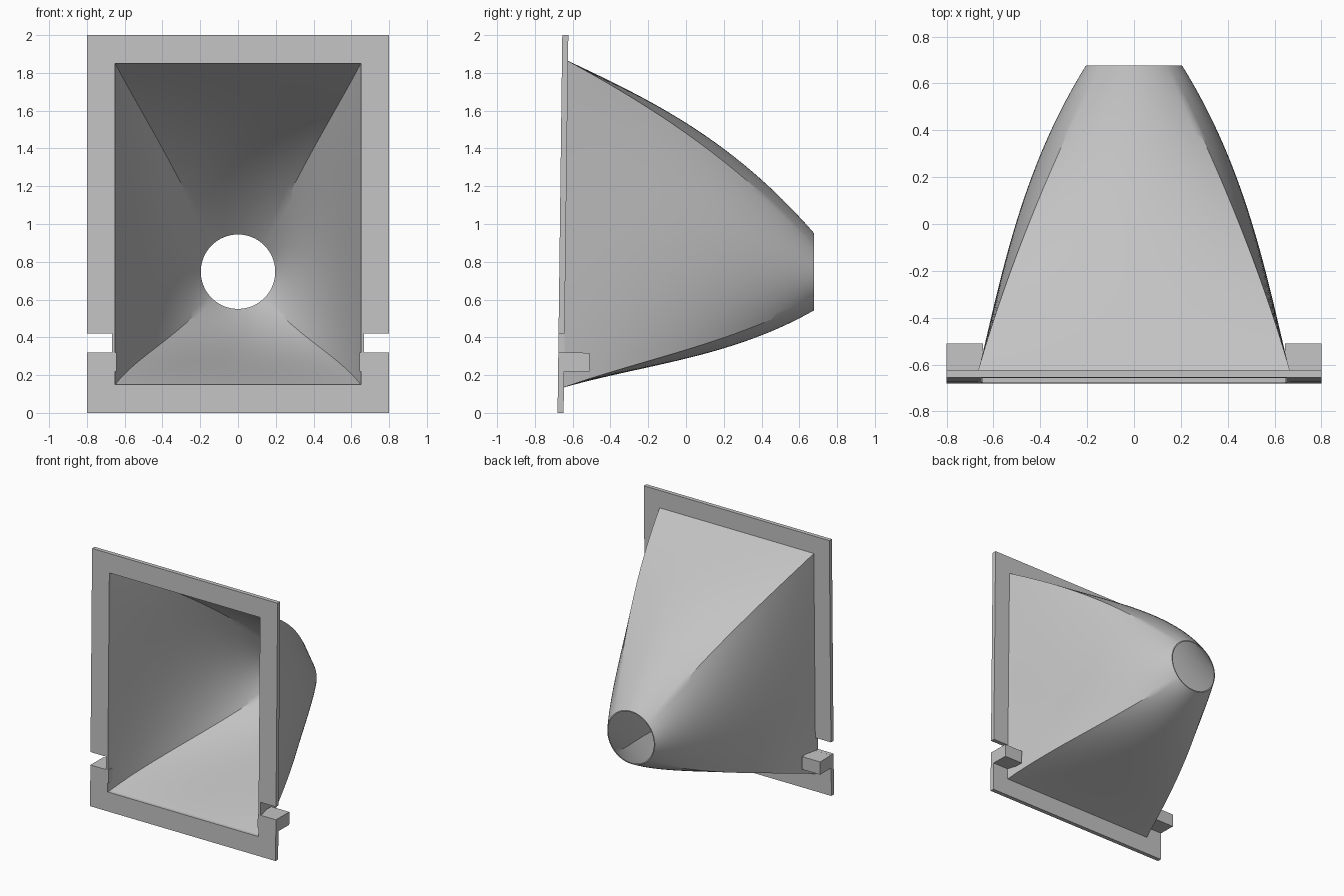
import bpy, bmesh, math
from mathutils import Vector

cube = bpy.data.objects.get("Cube")
if cube:
    bpy.data.objects.remove(cube, do_unlink=True)

grey = bpy.data.materials.new("light grey")
grey.use_nodes = True
grey.diffuse_color = (0.55, 0.55, 0.55, 1)
grey.node_tree.nodes["Principled BSDF"].inputs["Base Color"].default_value = (0.55, 0.55, 0.55, 1)

LEAN = 0.0125          # the plate leans back slightly
RINGS, SEGS = 40, 24   # funnel resolution along its length and per side


def finish(bm, name, mirror=False):
    bmesh.ops.recalc_face_normals(bm, faces=bm.faces)
    mesh = bpy.data.meshes.new(name)
    bm.to_mesh(mesh)
    bm.free()
    mesh.materials.append(grey)
    obj = bpy.data.objects.new(name, mesh)
    bpy.context.collection.objects.link(obj)
    if mirror:
        obj.modifiers.new("mirror", 'MIRROR')
    return obj


def lean(bm):
    for v in bm.verts:
        v.co.y += LEAN * v.co.z


# Flange plate: half outline with side notch, extruded and mirrored
outline = [(0, 0), (.8, 0), (.8, .32), (.667, .32), (.667, .42), (.8, .42),
           (.8, 2), (0, 2), (0, 1.85), (.65, 1.85), (.65, .15), (0, .15)]
bm = bmesh.new()
face = bm.faces.new([bm.verts.new((x, -.68, z)) for x, z in outline])
ext = bmesh.ops.extrude_face_region(bm, geom=[face], use_keep_orig=True)
bmesh.ops.translate(bm, vec=(0, .032, 0),
                    verts=[g for g in ext["geom"] if isinstance(g, bmesh.types.BMVert)])
seam = [f for f in bm.faces if all(abs(v.co.x) < 1e-5 for v in f.verts)]
bmesh.ops.delete(bm, geom=seam, context='FACES_ONLY')
lean(bm)
finish(bm, "flange_plate", mirror=True)

# Bent side tabs below each notch
bm = bmesh.new()
bmesh.ops.create_cube(bm, size=1)
for v in bm.verts:
    v.co = Vector((.722 + v.co.x * .156, -.597 + v.co.y * .166, .27 + v.co.z * .1))
    v.co.z -= LEAN * (v.co.y + .68)
lean(bm)
finish(bm, "side_tabs", mirror=True)


def swell(start, end, t, a, b):
    """Straight blend plus a cubic bulge."""
    return start + (end - start) * t + 3 * t * (1 - t) * ((1 - t) * a + t * b)


def arc(p, q, sag):
    """Circular arc from p towards q, bulging outward by sag."""
    chord = q - p
    half = chord.length / 2
    out = Vector((chord.y, -chord.x)).normalized()
    mid = (p + q) / 2
    if sag < 1e-4:
        return [p + chord * (i / SEGS) for i in range(SEGS)]
    r = (half * half + sag * sag) / (2 * sag)
    centre = mid - out * (r - sag)
    span = 2 * math.atan2(sag, half)
    along = chord.normalized()
    pts = []
    for i in range(SEGS):
        ang = span * (2 * i / SEGS - 1)
        pts.append(centre + out * r * math.cos(ang) + along * r * math.sin(ang))
    return pts


def section(t, wall, wall_end):
    """Funnel cross-section: rectangle at t=0, circle at t=1."""
    r = .205 - wall_end
    c = r * math.sqrt(.5)
    mid_z = .7475
    w0, top0, bot0 = .667 - wall, 1.867 - wall, .133 + wall
    # corners
    cx = swell(w0, c, t, .05, .045)
    ct = swell(top0, mid_z + c, t, .09, .14)
    cb = swell(bot0, mid_z - c, t, 0, -.08)
    # middles of the sides
    side = swell(w0, r, t, .05, .12)
    top = swell(top0, mid_z + r, t, .1, .2)
    bot = swell(bot0, mid_z - r, t, -.01, -.115)
    corners = [Vector(p) for p in ((-cx, cb), (cx, cb), (cx, ct), (-cx, ct))]
    sags = (cb - bot, side - cx, top - ct, side - cx)
    pts = []
    for i, sag in enumerate(sags):
        pts += arc(corners[i], corners[(i + 1) % 4], sag)
    return pts


# Funnel: outer and inner lofted skins joined by rims
bm = bmesh.new()
skins = []
for wall, wall_end in ((0, 0), (.017, .008)):
    rings = []
    for j in range(RINGS + 1):
        t = j / RINGS
        ring = []
        for p in section(t, wall, wall_end):
            y = (-.655 + LEAN * p.y) * (1 - t) + .677 * t
            ring.append(bm.verts.new((p.x, y, p.y)))
        rings.append(ring)
    skins.append(rings)
outer, inner = skins
loop = outer + inner[::-1]
for j, ring in enumerate(loop):
    nxt = loop[(j + 1) % len(loop)]
    for i in range(len(ring)):
        k = (i + 1) % len(ring)
        bm.faces.new((ring[i], ring[k], nxt[k], nxt[i]))
funnel = finish(bm, "funnel")

bpy.ops.object.select_all(action='DESELECT')
funnel.select_set(True)
bpy.context.view_layer.objects.active = funnel
bpy.ops.object.shade_smooth_by_angle(angle=math.radians(30))
